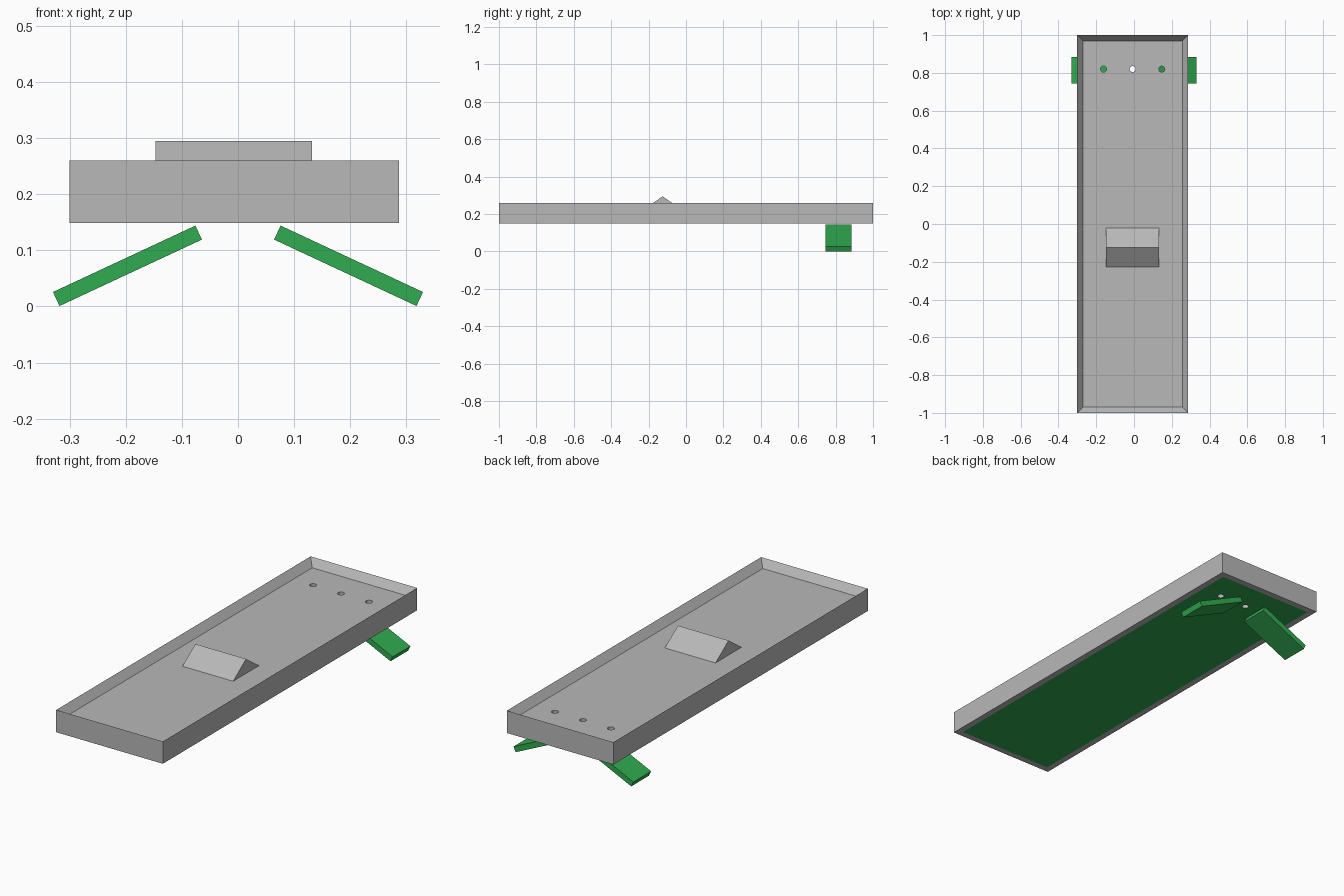
import bpy
import bmesh
import math
from mathutils import Matrix, Vector

cube = bpy.data.objects.get("Cube")
if cube:
    bpy.data.objects.remove(cube, do_unlink=True)


def make_material(name, rgb):
    mat = bpy.data.materials.new(name)
    mat.use_nodes = True
    colour = (*rgb, 1.0)
    mat.diffuse_color = colour
    mat.node_tree.nodes["Principled BSDF"].inputs["Base Color"].default_value = colour
    return mat


grey = make_material("light grey", (0.48, 0.48, 0.48))
green = make_material("green", (0.03, 0.41, 0.08))


def make_object(name, bm, *materials):
    bmesh.ops.recalc_face_normals(bm, faces=bm.faces)
    mesh = bpy.data.meshes.new(name)
    bm.to_mesh(mesh)
    bm.free()
    for mat in materials:
        mesh.materials.append(mat)
    obj = bpy.data.objects.new(name, mesh)
    bpy.context.collection.objects.link(obj)
    return obj


def add_box(bm, centre, size, turn=0.0):
    matrix = (Matrix.Translation(centre) @ Matrix.Rotation(turn, 4, "Y")
              @ Matrix.Diagonal((*size, 1.0)))
    bmesh.ops.create_cube(bm, size=1.0, matrix=matrix)


MID_X = -0.007
BOTTOM, TOP, FLOOR = 0.149, 0.26, 0.223
RIM = 0.043

# Tray: a block with a sunken top and a green panel on its underside
bm = bmesh.new()
add_box(bm, (MID_X, 0, (BOTTOM + TOP) / 2), (0.587, 2.0, TOP - BOTTOM))
bm.normal_update()
top_face = max(bm.faces, key=lambda f: f.normal.z)
bottom_face = min(bm.faces, key=lambda f: f.normal.z)
for face in (top_face, bottom_face):
    bmesh.ops.inset_individual(bm, faces=[face], thickness=RIM)
for vert in top_face.verts:
    vert.co.z = FLOOR
bottom_face.material_index = 1
tray = make_object("tray", bm, grey, green)

# Three screw holes through the tray floor
bm = bmesh.new()
for step in (-1, 0, 1):
    bmesh.ops.create_cone(
        bm, cap_ends=True, segments=20, radius1=0.016, radius2=0.016, depth=0.3,
        matrix=Matrix.Translation((MID_X + step * 0.154, 0.82, 0.2)))
cutter = make_object("hole_cutter", bm, grey)
cutter.hide_render = True
cutter.hide_viewport = True
cutter.display_type = "WIRE"
holes = tray.modifiers.new("holes", "BOOLEAN")
holes.operation = "DIFFERENCE"
holes.solver = "EXACT"
holes.object = cutter

# Wedge: a triangular ridge standing on the tray floor
bm = bmesh.new()
profile = [(-0.227, FLOOR), (-0.022, FLOOR), (-0.125, 0.295)]
start = bm.faces.new([bm.verts.new((MID_X - 0.14, y, z)) for y, z in profile])
result = bmesh.ops.extrude_face_region(bm, geom=[start], use_keep_orig=True)
moved = [v for v in result["geom"] if isinstance(v, bmesh.types.BMVert)]
bmesh.ops.translate(bm, verts=moved, vec=Vector((0.279, 0, 0)))
make_object("ridge_wedge", bm, grey)

# Splayed legs under the back end
for side, name in ((1, "left_leg"), (-1, "right_leg")):
    bm = bmesh.new()
    add_box(bm, (side * 0.197, 0.815, 0.0725), (0.28, 0.14, 0.0275),
            side * math.radians(25))
    make_object(name, bm, green)
